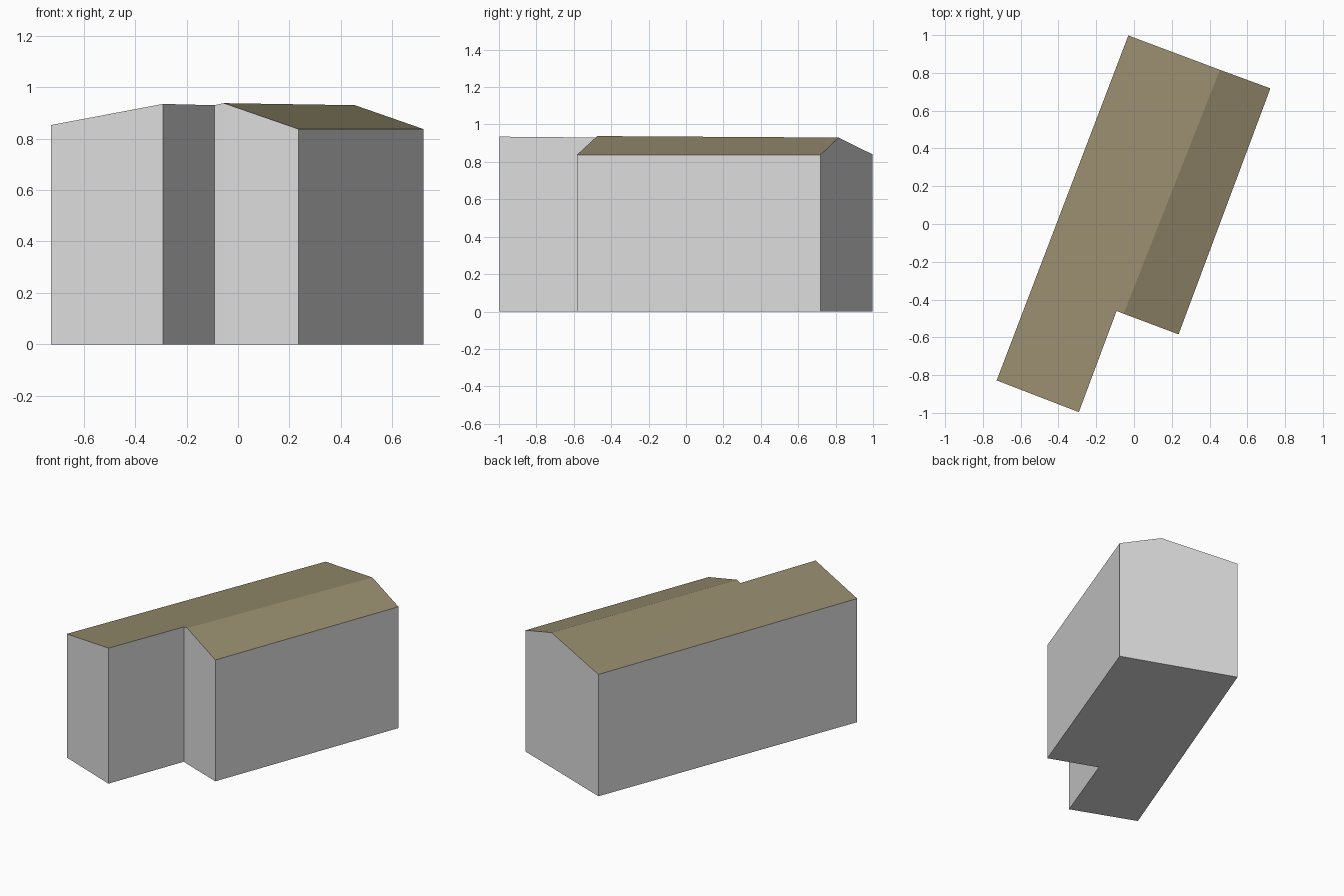
import bpy

if "Cube" in bpy.data.objects:
    bpy.data.objects.remove(bpy.data.objects["Cube"])

# Outline of the building, counter-clockwise: x, y, eave or ridge height
OUTLINE = [
    (-0.727, -0.828, 0.853),  # 0 front left corner
    (-0.292, -0.996, 0.935),  # 1 front right corner of the wing
    (-0.092, -0.460, 0.930),  # 2 inner corner
    (-0.055, -0.475, 0.938),  # 3 front ridge end
    (0.236, -0.584, 0.837),   # 4 right front corner
    (0.722, 0.718, 0.837),    # 5 right back corner
    (0.455, 0.816, 0.930),    # 6 back ridge end
    (-0.030, 0.998, 0.840),   # 7 back left corner
]


def material(name, colour):
    mat = bpy.data.materials.new(name)
    mat.diffuse_color = (*colour, 1)
    mat.use_nodes = True
    mat.node_tree.nodes["Principled BSDF"].inputs["Base Color"].default_value = mat.diffuse_color
    return mat


def add_part(name, verts, faces, mat):
    mesh = bpy.data.meshes.new(name)
    mesh.from_pydata(verts, [], faces)
    mesh.materials.append(mat)
    mesh.update()
    obj = bpy.data.objects.new(name, mesh)
    bpy.context.collection.objects.link(obj)
    return obj


wall_grey = material("wall_grey", (0.72, 0.72, 0.72))
roof_olive = material("roof_olive", (0.30, 0.258, 0.152))

# Walls with gable ends, and the floor
n = len(OUTLINE)
base = [(x, y, 0) for x, y, z in OUTLINE]
sides = [(i, (i + 1) % n, (i + 1) % n + n, i + n) for i in range(n)]
add_part("walls", base + OUTLINE, sides + [tuple(reversed(range(n)))], wall_grey)

# Two roof slopes meeting at the ridge
add_part("roof", OUTLINE, [(7, 0, 1, 2), (2, 3, 6, 7), (3, 4, 5, 6)], roof_olive)
